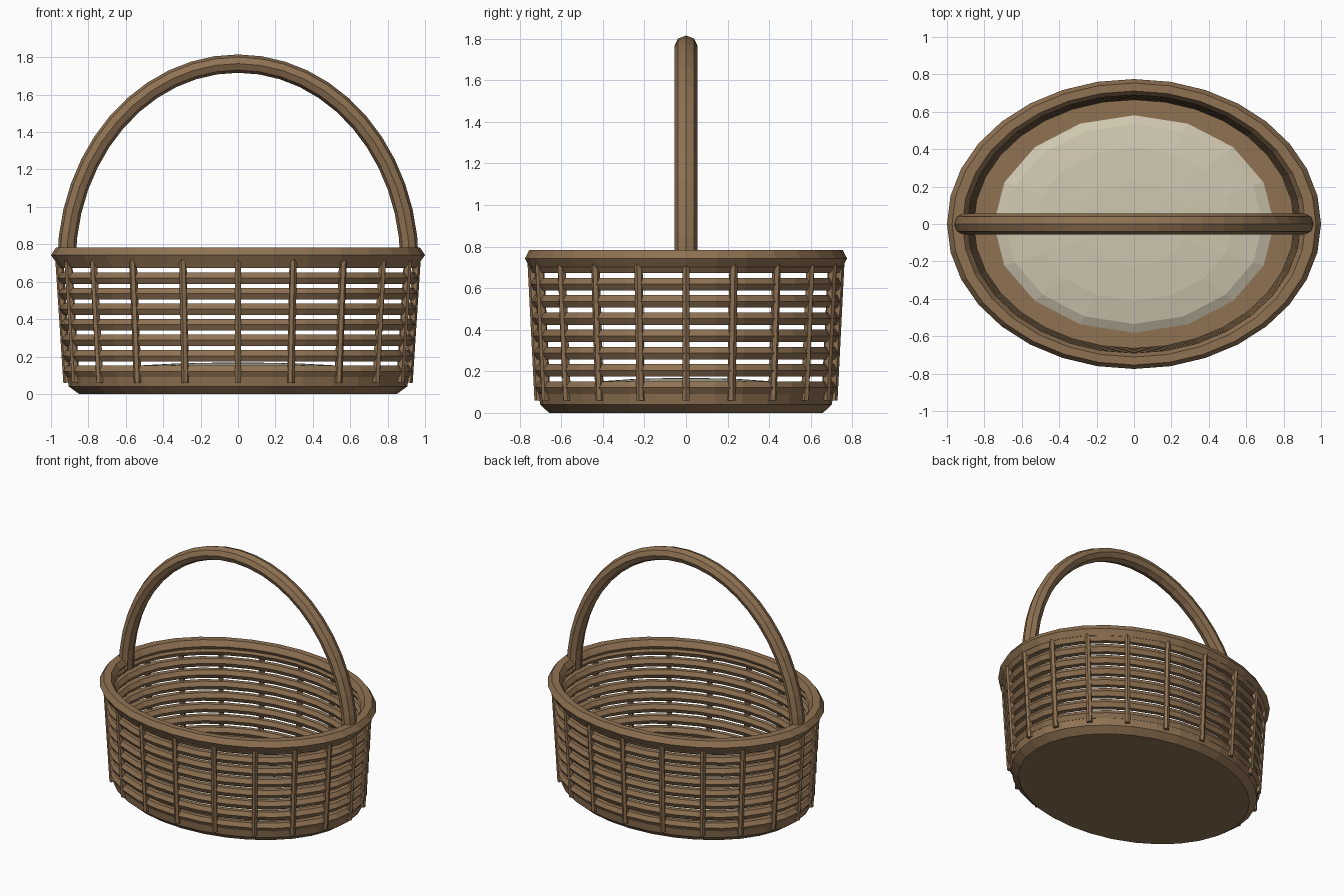
import bpy, bmesh, math
from mathutils import Vector

if "Cube" in bpy.data.objects:
    bpy.data.objects.remove(bpy.data.objects["Cube"])

ASPECT = 0.775   # oval depth / width


def material(name, rgb):
    m = bpy.data.materials.new(name)
    m.diffuse_color = (*rgb, 1)
    m.use_nodes = True
    m.node_tree.nodes["Principled BSDF"].inputs["Base Color"].default_value = m.diffuse_color
    return m


wicker = material("wicker brown", (0.275, 0.168, 0.086))
cream = material("cream cloth", (0.62, 0.565, 0.43))


def make(name, verts, faces, mat):
    me = bpy.data.meshes.new(name)
    me.from_pydata(verts, [], faces)
    bm = bmesh.new()
    bm.from_mesh(me)
    bmesh.ops.recalc_face_normals(bm, faces=bm.faces)
    bm.to_mesh(me)
    bm.free()
    me.materials.append(mat)
    ob = bpy.data.objects.new(name, me)
    bpy.context.collection.objects.link(ob)
    return ob


def lathe(name, profile, n, mat, closed, aspect=ASPECT):
    """Spin an (r, z) profile into an oval; closed profiles make rings."""
    k = len(profile)
    verts = [(r * math.cos(2 * math.pi * i / n), r * aspect * math.sin(2 * math.pi * i / n), z)
             for i in range(n) for r, z in profile]
    faces = []
    for i in range(n):
        a, b = i * k, (i + 1) % n * k
        for j in range(k if closed else k - 1):
            q = (j + 1) % k
            faces.append((a + j, b + j, b + q, a + q))
    if not closed:
        faces.append([i * k for i in range(n)])
        faces.append([i * k + k - 1 for i in range(n)])
    return make(name, verts, faces, mat)


def hexagon(r, z, w, h):
    return [(r + w * math.cos(a * math.pi / 3), z + h / 0.866 * math.sin(a * math.pi / 3))
            for a in range(6)]


def sweep(name, path, side, ru, rv, sides, mat):
    """Tube along a path; side is the fixed cross direction."""
    side = Vector(side).normalized()
    path = [Vector(p) for p in path]
    verts, faces = [], []
    for i, p in enumerate(path):
        t = path[min(i + 1, len(path) - 1)] - path[max(i - 1, 0)]
        u = t.cross(side).normalized()
        for j in range(sides):
            a = 2 * math.pi * j / sides
            verts.append(p + u * ru * math.cos(a) + side * rv * math.sin(a))
    for i in range(len(path) - 1):
        for j in range(sides):
            q = (j + 1) % sides
            faces.append((i * sides + j, i * sides + q, (i + 1) * sides + q, (i + 1) * sides + j))
    faces.append(list(range(sides)))
    faces.append([len(verts) - sides + j for j in range(sides)])
    return make(name, verts, faces, mat)


# Solid base with chamfered foot
lathe("base", [(0.85, 0), (0.905, 0.04), (0.915, 0.10)], 32, wicker, False)

# Horizontal woven bands, flaring slightly upward
for i in range(8):
    z = 0.121 + 0.083 * i
    lathe(f"weave_band_{i + 1}", hexagon(0.896 + 0.0052 * i, z, 0.039, 0.030), 32, wicker, True)

# Upright stakes
for i in range(20):
    a = 2 * math.pi * i / 20
    c, s = math.cos(a), math.sin(a)
    sweep(f"stake_{i + 1}",
          [(r * c, r * s * ASPECT, z) for r, z in ((0.912, 0.06), (0.955, 0.72))],
          (-s, c, 0), 0.022, 0.02, 6, wicker)

# Thick top rim
lathe("rim", hexagon(0.945, 0.743, 0.055, 0.040), 32, wicker, True)

# Arched handle
N = 24
sweep("handle",
      [(-0.917 * math.cos(math.pi * i / N), 0, 0.70 + 1.066 * math.sin(math.pi * i / N))
       for i in range(N + 1)], (0, 1, 0), 0.049, 0.055, 8, wicker)

# Low domed cloth lining on the floor
lathe("cloth_lining", [(0.75, 0.09), (0.75, 0.105), (0.69, 0.13), (0.53, 0.152),
                       (0.29, 0.165), (0.02, 0.168)], 16, cream, False)
